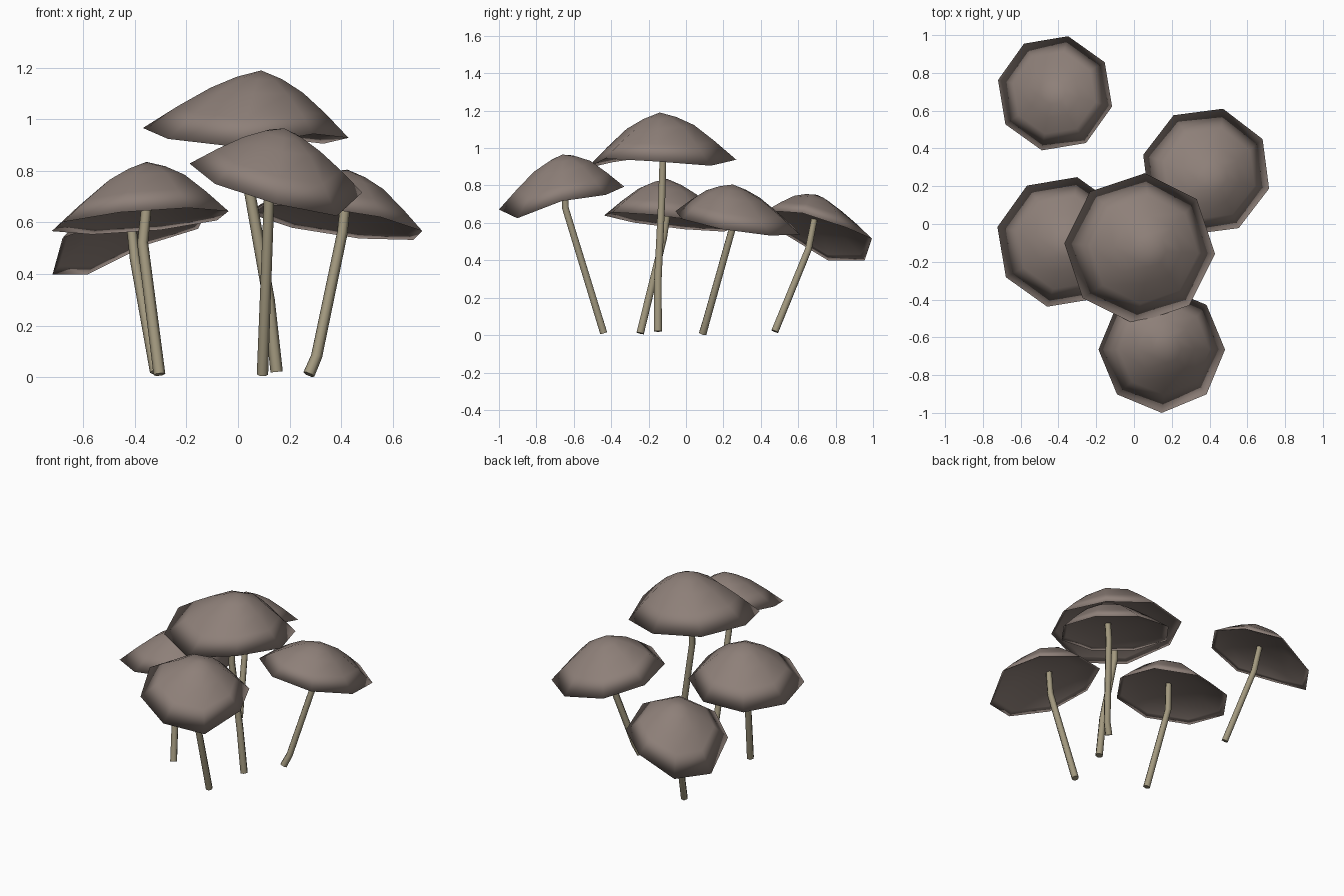
import bpy, bmesh, math
from mathutils import Vector

if "Cube" in bpy.data.objects:
    bpy.data.objects.remove(bpy.data.objects["Cube"])


def material(name, rgb):
    m = bpy.data.materials.new(name)
    m.diffuse_color = (*rgb, 1)
    m.use_nodes = True
    m.node_tree.nodes["Principled BSDF"].inputs["Base Color"].default_value = m.diffuse_color
    return m


CAP = material("cap brown", (0.27, 0.215, 0.19))
STEM = material("stem tan", (0.36, 0.315, 0.21))


def finish(bm, name, mat, angle):
    bmesh.ops.recalc_face_normals(bm, faces=bm.faces)
    me = bpy.data.meshes.new(name)
    bm.to_mesh(me)
    bm.free()
    me.materials.append(mat)
    ob = bpy.data.objects.new(name, me)
    bpy.context.collection.objects.link(ob)
    bpy.ops.object.select_all(action='DESELECT')
    ob.select_set(True)
    bpy.context.view_layer.objects.active = ob
    bpy.ops.object.shade_smooth_by_angle(angle=math.radians(angle))


def bridge(bm, a, b):
    n = len(a)
    for i in range(n):
        bm.faces.new((a[i], a[(i + 1) % n], b[(i + 1) % n], b[i]))


def fan(bm, ring, tip):
    for i in range(len(ring)):
        bm.faces.new((ring[i], ring[(i + 1) % len(ring)], tip))


# Cap: eight-sided leaning umbrella with a shallow ceiling below;
# (radius, height) fractions from rim to tip
TOP = [(1.0, 0.0), (0.72, 0.38), (0.45, 0.71), (0.22, 0.89)]
CEILING = [(0.91, 0.08), (0.6, 0.25)]
CEILING_TIP = 0.34


def cap(name, centre, radius, slope, apex, phase, waves):
    bm = bmesh.new()
    c, top = Vector(centre), Vector(apex)

    def ring(r, h):
        out = []
        for i in range(8):
            t = math.radians(phase + 45 * i)
            dx, dy = radius * r * math.cos(t), radius * r * math.sin(t)
            # the rim waves up and down, fading towards the tip
            wave = waves[i] * max(0, (r - 0.45) / 0.55)
            p = c.lerp(top, h) + Vector((dx, dy, slope[0] * dx + slope[1] * dy + wave))
            out.append(bm.verts.new(p))
        return out

    outer = [ring(r, h) for r, h in TOP]
    inner = [outer[0]] + [ring(r, h) for r, h in CEILING]
    for rings, tip in ((outer, top), (inner, c.lerp(top, CEILING_TIP))):
        for a, b in zip(rings, rings[1:]):
            bridge(bm, a, b)
        fan(bm, rings[-1], bm.verts.new(tip))
    finish(bm, name, CAP, 180)


# Stem: six-sided bent tube with a slight taper
def stem(name, path, r0, r1):
    bm = bmesh.new()
    rings = []
    n = len(path)
    for k, p in enumerate(path):
        r = r0 + (r1 - r0) * k / (n - 1)
        d = Vector(path[min(k + 1, n - 1)]) - Vector(path[max(k - 1, 0)])
        q = Vector((0, 0, 1)).rotation_difference(d)
        rings.append([bm.verts.new(Vector(p) + q @ Vector(
            (r * math.cos(i * math.pi / 3), r * math.sin(i * math.pi / 3), 0))) for i in range(6)])
    for a, b in zip(rings, rings[1:]):
        bridge(bm, a, b)
    bm.faces.new(rings[0])
    bm.faces.new(rings[-1])
    finish(bm, name, STEM, 70)


FLAT = [0] * 8
# name: rim centre, rim radius, rim slope, apex, phase, rim waves, stem path, stem radius
MUSHROOMS = {
    "tall": ((0.03, -0.13, 0.925), 0.40, (-0.05, 0.06), (0.09, -0.14, 1.19), -4,
             [0.025, -0.02, -0.01, 0, 0.02, 0, -0.01, 0.05],
             [(0.15, -0.15, 0.02), (0.12, -0.15, 0.3), (0.045, -0.13, 0.72), (0.05, -0.12, 1.05)], 0.024),
    "front": ((0.147, -0.665, 0.75), 0.335, (-0.19, 0.19), (0.18, -0.66, 0.965), 0,
              [0.03, 0, -0.02, 0, 0.015, 0, -0.015, -0.035],
              [(0.095, -0.44, 0.01), (0.12, -0.645, 0.68), (0.13, -0.65, 0.85)], 0.022),
    "left": ((-0.38, -0.095, 0.605), 0.352, (0.085, -0.12), (-0.355, -0.1, 0.835), -13, FLAT,
             [(-0.305, -0.245, 0.01), (-0.37, -0.12, 0.52), (-0.35, -0.09, 0.71)], 0.023),
    "right": ((0.382, 0.277, 0.6), 0.345, (-0.14, -0.15), (0.425, 0.25, 0.805), -15, FLAT,
              [(0.275, 0.09, 0.01), (0.305, 0.11, 0.08), (0.405, 0.245, 0.56), (0.42, 0.25, 0.70)], 0.023),
    "back": ((-0.418, 0.692, 0.545), 0.31, (0.29, -0.28), (-0.43, 0.70, 0.75), -13,
             [0, 0, 0.035, -0.025, -0.04, 0.025, 0, 0],
             [(-0.32, 0.475, 0.02), (-0.40, 0.655, 0.46), (-0.42, 0.69, 0.64)], 0.022),
}
for name, (centre, radius, slope, apex, phase, waves, path, r) in MUSHROOMS.items():
    cap(name + "_mushroom_cap", centre, radius, slope, apex, phase, waves)
    stem(name + "_mushroom_stem", path, r, r * 0.85)
